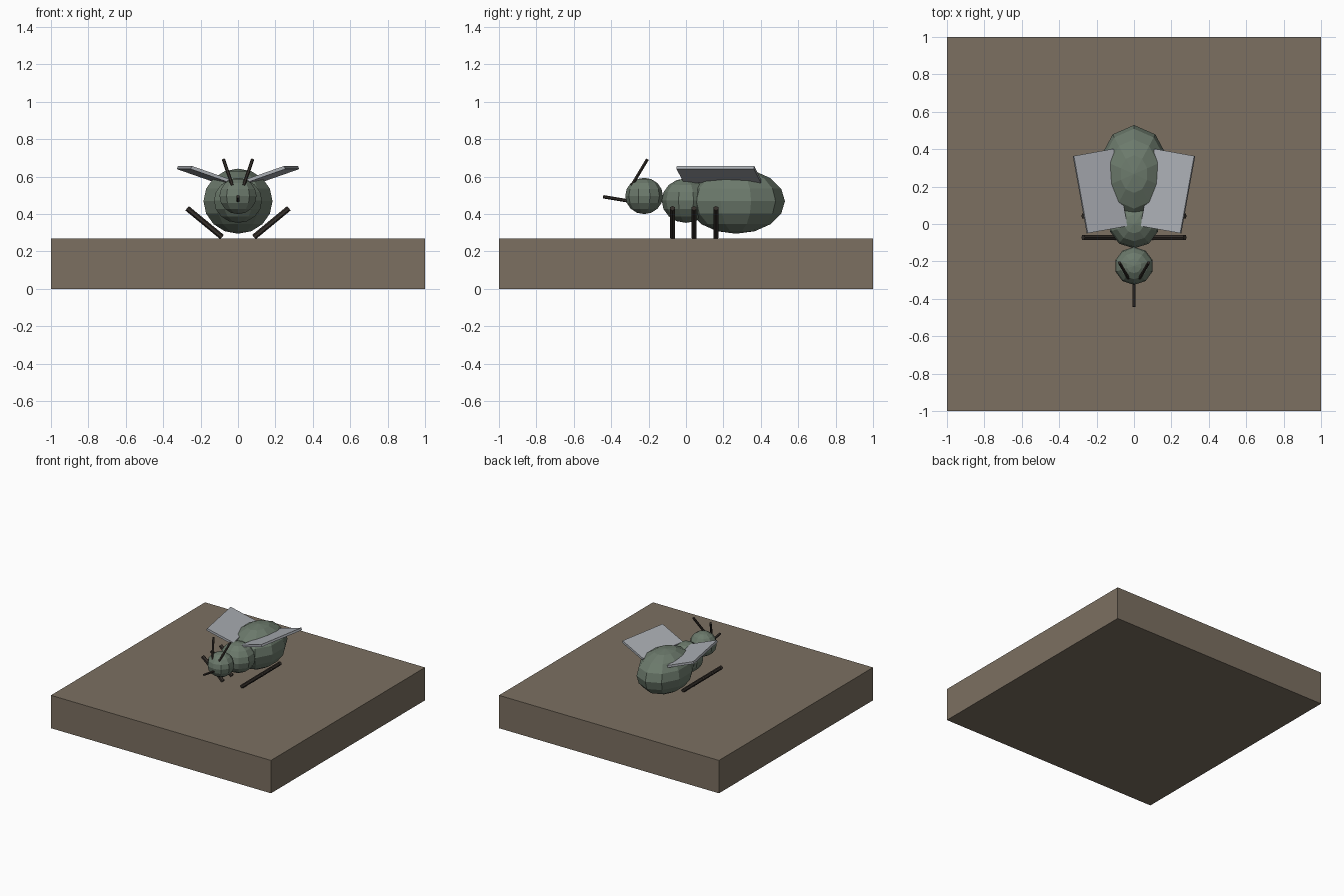
import bpy
import bmesh
from math import radians
from mathutils import Matrix, Vector

if "Cube" in bpy.data.objects:
    bpy.data.objects.remove(bpy.data.objects["Cube"])


def material(name, rgb):
    m = bpy.data.materials.new(name)
    m.diffuse_color = (*rgb, 1)
    m.use_nodes = True
    m.node_tree.nodes["Principled BSDF"].inputs["Base Color"].default_value = m.diffuse_color
    return m


EARTH = material("earth", (0.20, 0.162, 0.12))
GREEN = material("green_shell", (0.15, 0.195, 0.15))
GREY = material("wing_grey", (0.40, 0.42, 0.45))
DARK = material("dark_limb", (0.035, 0.028, 0.023))


def finish(name, bm, mat):
    me = bpy.data.meshes.new(name)
    bm.to_mesh(me)
    bm.free()
    me.materials.append(mat)
    ob = bpy.data.objects.new(name, me)
    bpy.context.collection.objects.link(ob)
    return ob


def box(name, size, matrix, mat):
    bm = bmesh.new()
    bmesh.ops.create_cube(bm, size=1, matrix=matrix @ Matrix.Diagonal((*size, 1)))
    return finish(name, bm, mat)


def ball(name, centre, radii):
    bm = bmesh.new()
    bmesh.ops.create_uvsphere(
        bm, u_segments=10, v_segments=8, radius=1,
        matrix=Matrix.Translation(centre) @ Matrix.Diagonal((*radii, 1)))
    return finish(name, bm, GREEN)


def rod(name, a, b, radius, sides=6):
    a, b = Vector(a), Vector(b)
    d = b - a
    bm = bmesh.new()
    bmesh.ops.create_cone(
        bm, cap_ends=True, segments=sides, radius1=radius, radius2=radius, depth=d.length,
        matrix=Matrix.Translation((a + b) / 2) @ d.to_track_quat('Z', 'Y').to_matrix().to_4x4())
    return finish(name, bm, DARK)


# Ground slab
box("ground_slab", (2, 2, 0.27), Matrix.Translation((0, 0, 0.135)), EARTH)

# Body segments
ball("abdomen", (0, 0.267, 0.469), (0.194, 0.262, 0.174))
ball("thorax", (0, 0.0, 0.472), (0.135, 0.13, 0.119))
ball("head", (0, -0.224, 0.497), (0.104, 0.101, 0.097))

# Mouth spike
rod("mouth_spike", (0, -0.30, 0.469), (0, -0.443, 0.493), 0.009)

# Mirrored wings, legs and antennae
for side, s in (("right", 1), ("left", -1)):
    tilt = (Matrix.Translation((s * 0.181, 0.176, 0.612))
            @ Matrix.Rotation(radians(-10.2 * s), 4, 'Z')
            @ Matrix.Rotation(radians(-19 * s), 4, 'Y'))
    box(side + "_wing", (0.228, 0.42, 0.018), tilt, GREY)
    for i, y in enumerate((-0.072, 0.043, 0.16)):
        rod(f"{side}_leg_{i + 1}", (s * 0.085, y, 0.277), (s * 0.272, y, 0.431), 0.015)
    rod(side + "_antenna", (s * 0.03, -0.29, 0.553), (s * 0.078, -0.207, 0.692), 0.009)
